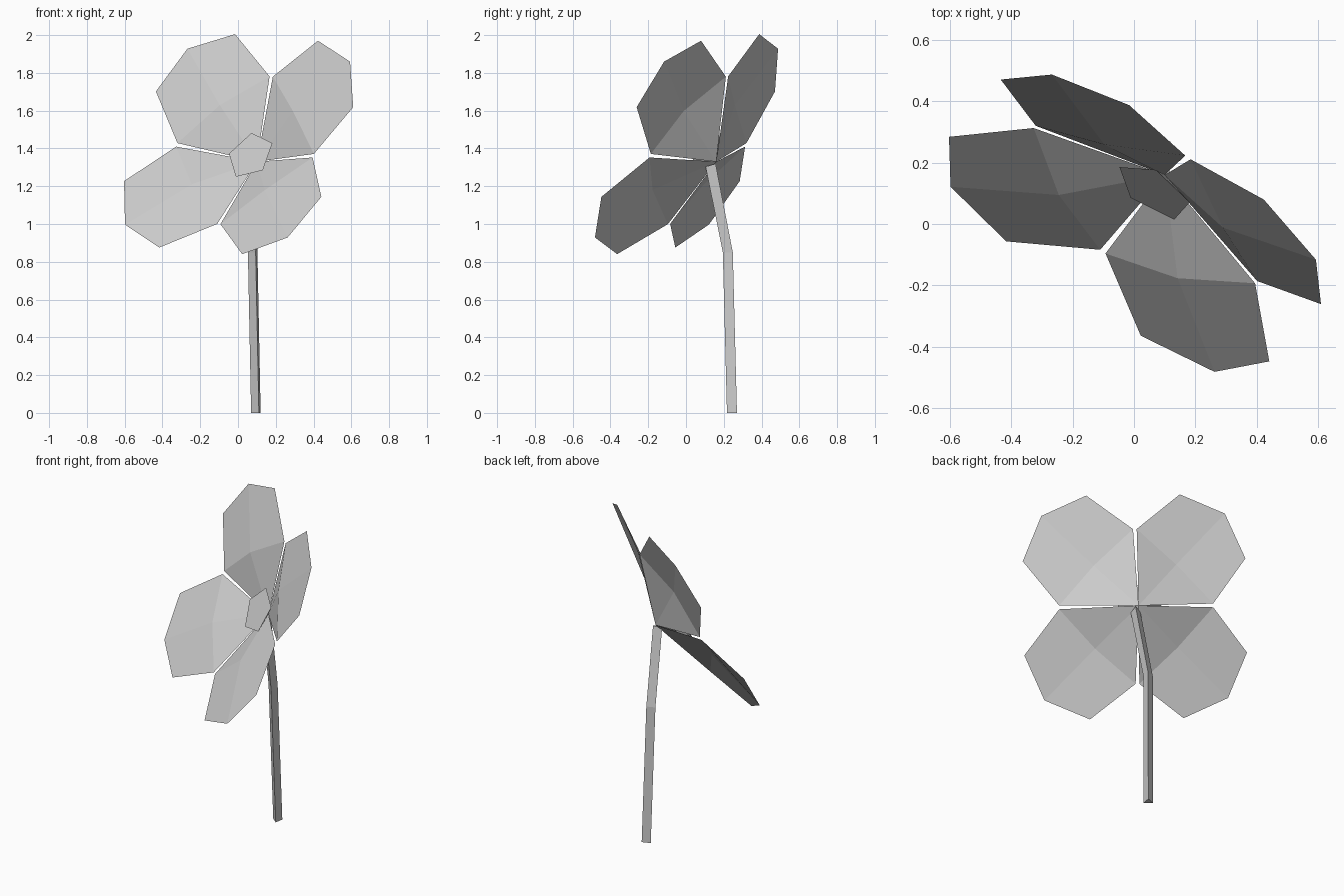
import bpy, bmesh
from math import sin, cos, pi, radians
from mathutils import Matrix, Vector

cube = bpy.data.objects.get("Cube")
if cube:
    bpy.data.objects.remove(cube)

grey = bpy.data.materials.new("light_grey")
grey.use_nodes = True
COLOUR = (0.6, 0.6, 0.6, 1)
grey.diffuse_color = COLOUR
grey.node_tree.nodes["Principled BSDF"].inputs["Base Color"].default_value = COLOUR


def add_part(name, verts, faces, matrix=Matrix()):
    mesh = bpy.data.meshes.new(name)
    mesh.from_pydata(verts, [], faces)
    mesh.materials.append(grey)
    mesh.transform(matrix)
    obj = bpy.data.objects.new(name, mesh)
    bpy.context.collection.objects.link(obj)
    return obj


def ring(count, radius, height, start):
    angles = [radians(start) + 2 * pi * i / count for i in range(count)]
    return [Vector((radius * cos(a), radius * sin(a), height)) for a in angles]


# Flower head frame: local z is the direction the flower faces
facing = Vector((-0.484, -0.743, 0.464)).normalized()
u = Vector((-0.356, 0.651, 0.671))
u = (u - facing * u.dot(facing)).normalized()
v = facing.cross(u)
head = Matrix.Translation((0.10, 0.16, 1.33)) @ Matrix((u, v, facing)).transposed().to_4x4()

# Four thin petals, each folded along its middle and across
petal = [(0, 0, 0), (0.32, -0.305, 0.13), (0.642, -0.262, 0.20), (0.745, 0, 0.212),
         (0.642, 0.262, 0.20), (0.32, 0.305, 0.13), (0.335, 0, 0.16)]
folds = [(0, 1, 6), (1, 2, 3, 6), (6, 3, 4, 5), (0, 6, 5)]
for i in range(4):
    add_part(f"petal_{i + 1}", petal, folds, head @ Matrix.Rotation(i * pi / 2, 4, "Z"))

# Five-sided flower centre, tapering down to where the petals meet
rim = ring(5, 0.138, 0.072, 45)
add_part("flower_centre", rim + [Vector((0, 0, 0))],
         [tuple(range(5))] + [((i + 1) % 5, i, 5) for i in range(5)], head)

# Three-sided stem with one bend
path = [((0.10, 0.246, 0), 0), ((0.083, 0.224, 0.85), 0), ((0.10, 0.133, 1.312), 0.3)]
stem = []
for centre, slope in path:
    for p in ring(3, 0.031, 0, -70):
        stem.append(p + Vector(centre) + Vector((0, 0, p.y * slope)))
sides = [(r + i, r + (i + 1) % 3, r + 3 + (i + 1) % 3, r + 3 + i)
         for r in (0, 3) for i in range(3)]
add_part("stem", stem, sides + [(2, 1, 0), (6, 7, 8)])
